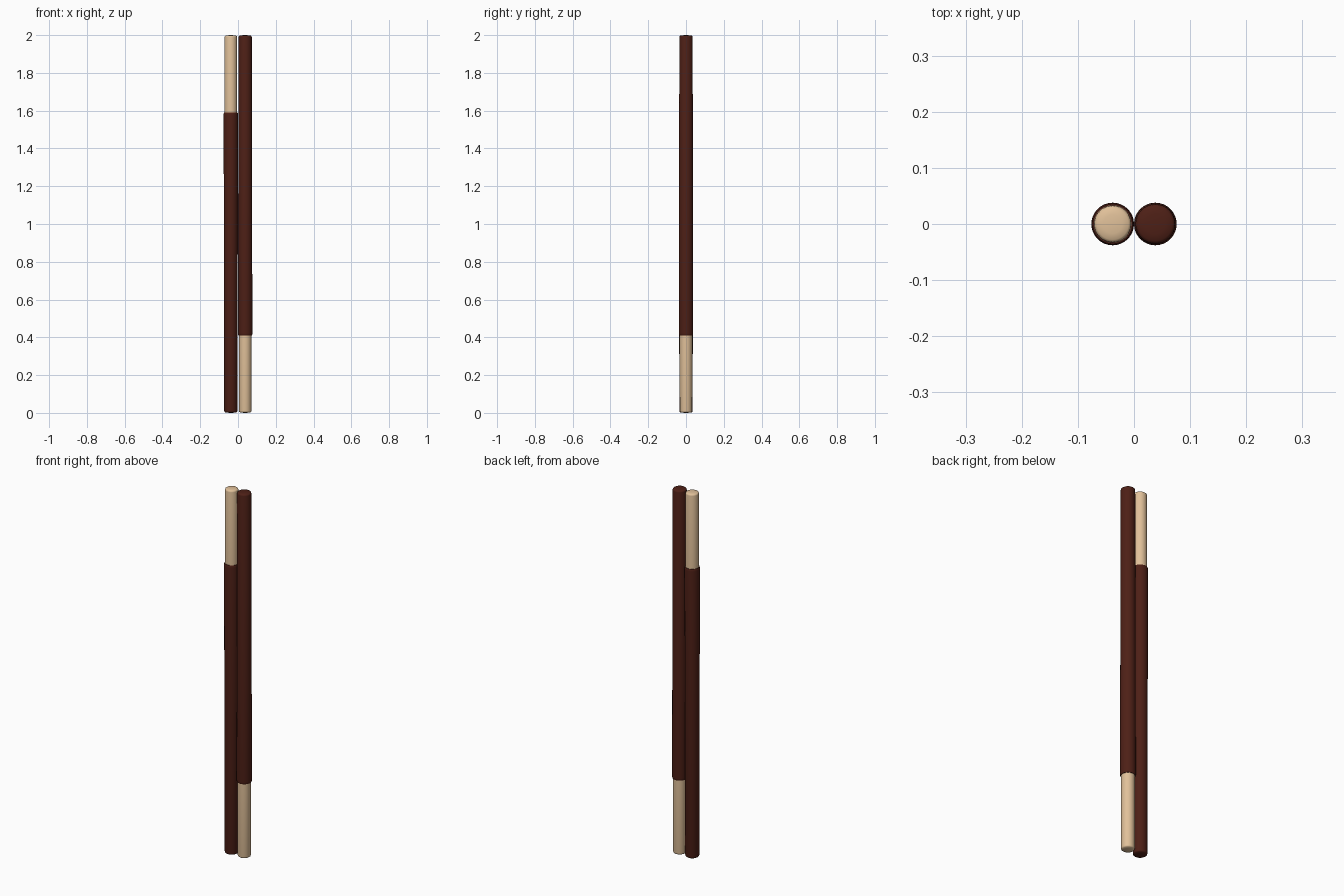
import bpy, bmesh, math

if "Cube" in bpy.data.objects:
    bpy.data.objects.remove(bpy.data.objects["Cube"])

def material(name, rgb):
    m = bpy.data.materials.new(name)
    m.diffuse_color = (*rgb, 1)
    m.use_nodes = True
    m.node_tree.nodes["Principled BSDF"].inputs["Base Color"].default_value = m.diffuse_color
    return m

dark = material("dark_wood", (0.075, 0.014, 0.008))
cream = material("cream_wood", (0.75, 0.53, 0.32))

def lathe(name, profile, mat, x, flip, sides=32):
    """Spin a radius/height profile about z; flip turns the part end for end."""
    bm = bmesh.new()
    vs = [bm.verts.new((r, 0, z)) for r, z in profile]
    es = [bm.edges.new(p) for p in zip(vs, vs[1:])]
    bmesh.ops.spin(bm, geom=vs + es, axis=(0, 0, 1), cent=(0, 0, 0),
                   angle=2 * math.pi, steps=sides)
    bmesh.ops.remove_doubles(bm, verts=bm.verts, dist=0.0002)
    bmesh.ops.recalc_face_normals(bm, faces=bm.faces)
    me = bpy.data.meshes.new(name)
    bm.to_mesh(me)
    bm.free()
    ob = bpy.data.objects.new(name, me)
    bpy.context.collection.objects.link(ob)
    ob.data.materials.append(mat)
    ob.location = (x, 0, 2 if flip else 0)
    ob.rotation_euler = (0, math.pi if flip else 0, 0)
    bpy.context.view_layer.objects.active = ob
    ob.select_set(True)
    bpy.ops.object.shade_smooth_by_angle(angle=math.radians(50))
    ob.select_set(False)

# tapered dark shaft with softened ends, widest at the collar
shaft = [(0, 0), (0.018, 0.001), (0.030, 0.003), (0.034, 0.006), (0.0352, 0.011),
         (0.038, 1.578), (0.0374, 1.585), (0.0355, 1.589), (0.031, 1.59), (0, 1.59)]
# pale tip with a shallow domed end
tip = [(0, 1.58), (0.0335, 1.58), (0.033, 1.989), (0.032, 1.994),
       (0.028, 1.997), (0.017, 1.999), (0, 2.0)]

# two sticks side by side, pointing opposite ways
for side, x, flip in (("left", -0.038, False), ("right", 0.038, True)):
    lathe(side + "_stick_shaft", shaft, dark, x, flip)
    lathe(side + "_stick_tip", tip, cream, x, flip)
